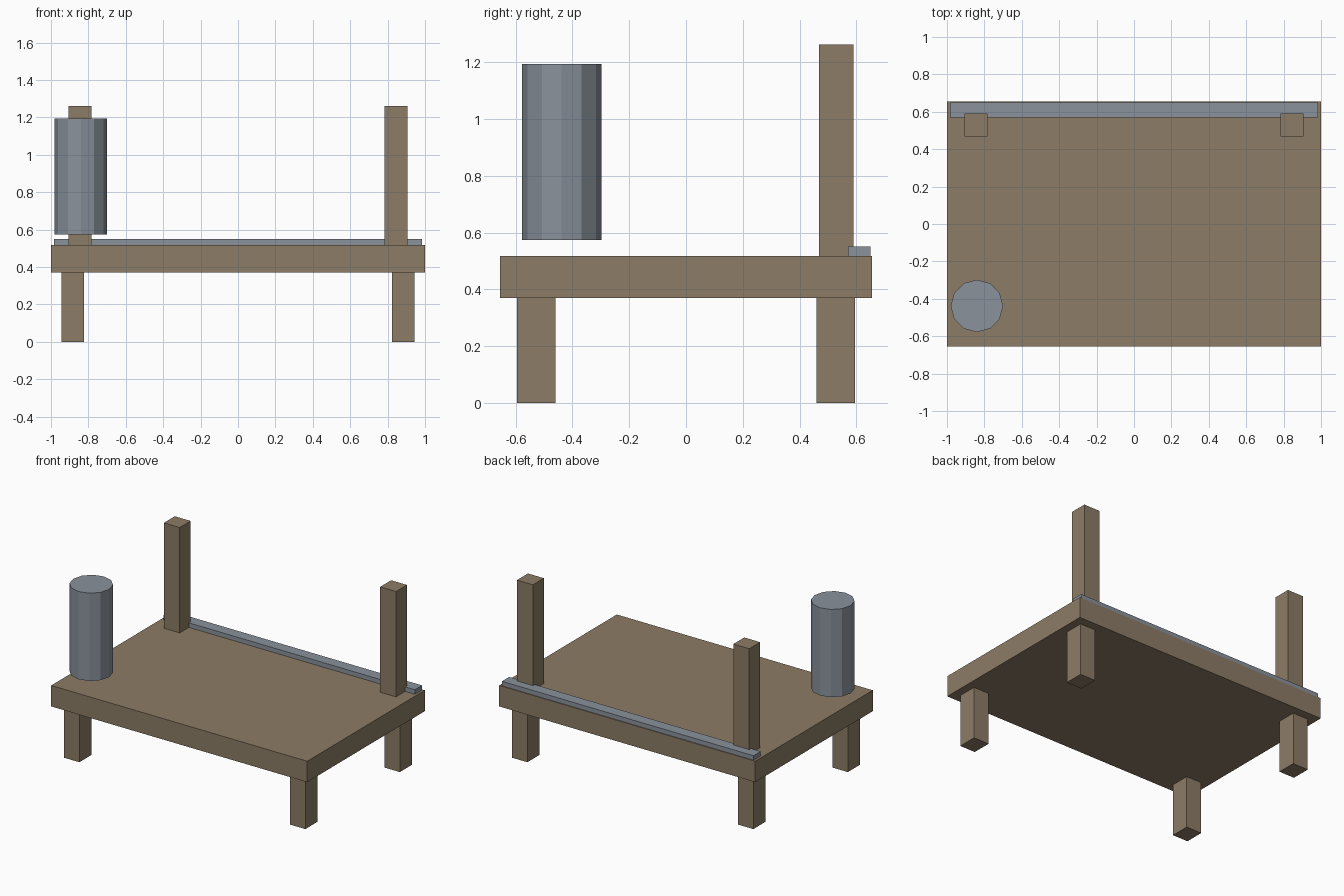
import bpy
import math

if "Cube" in bpy.data.objects:
    bpy.data.objects.remove(bpy.data.objects["Cube"])


def material(name, rgb):
    m = bpy.data.materials.new(name)
    lin = [((c / 255 + 0.055) / 1.055) ** 2.4 for c in rgb]
    m.diffuse_color = (*lin, 1.0)
    m.use_nodes = True
    m.node_tree.nodes["Principled BSDF"].inputs["Base Color"].default_value = m.diffuse_color
    return m


wood = material("weathered brown wood", (140, 124, 102))
steel = material("blue grey metal", (138, 146, 156))


def box(name, lo, hi, mat):
    """Axis-aligned box between two corners."""
    bpy.ops.mesh.primitive_cube_add(size=1, location=[(a + b) / 2 for a, b in zip(lo, hi)])
    ob = bpy.context.object
    ob.name = name
    ob.scale = [b - a for a, b in zip(lo, hi)]
    bpy.ops.object.transform_apply(location=False, rotation=False, scale=True)
    ob.data.materials.append(mat)
    return ob


# Platform slab
box("platform", (-1, -0.656, 0.37), (1, 0.656, 0.518), wood)

# Four short legs and two tall back posts
for side, sx in (("left", -1), ("right", 1)):
    for end, sy in (("front", -1), ("back", 1)):
        x, y = sx * 0.883, sy * 0.527
        box(f"{end}_{side}_leg", (x - 0.06, y - 0.068, 0), (x + 0.06, y + 0.068, 0.37), wood)
    px = sx * 0.845
    box(f"{side}_post", (px - 0.062, 0.468, 0.518), (px + 0.062, 0.59, 1.262), wood)

# Low metal rail along the back edge
box("back_rail", (-0.983, 0.57, 0.518), (0.983, 0.65, 0.55), steel)

# Twelve-sided canister hovering over the front left corner
bpy.ops.mesh.primitive_cylinder_add(vertices=12, radius=0.14, depth=0.62,
                                    location=(-0.84, -0.438, 0.884))
canister = bpy.context.object
canister.name = "canister"
canister.data.materials.append(steel)
